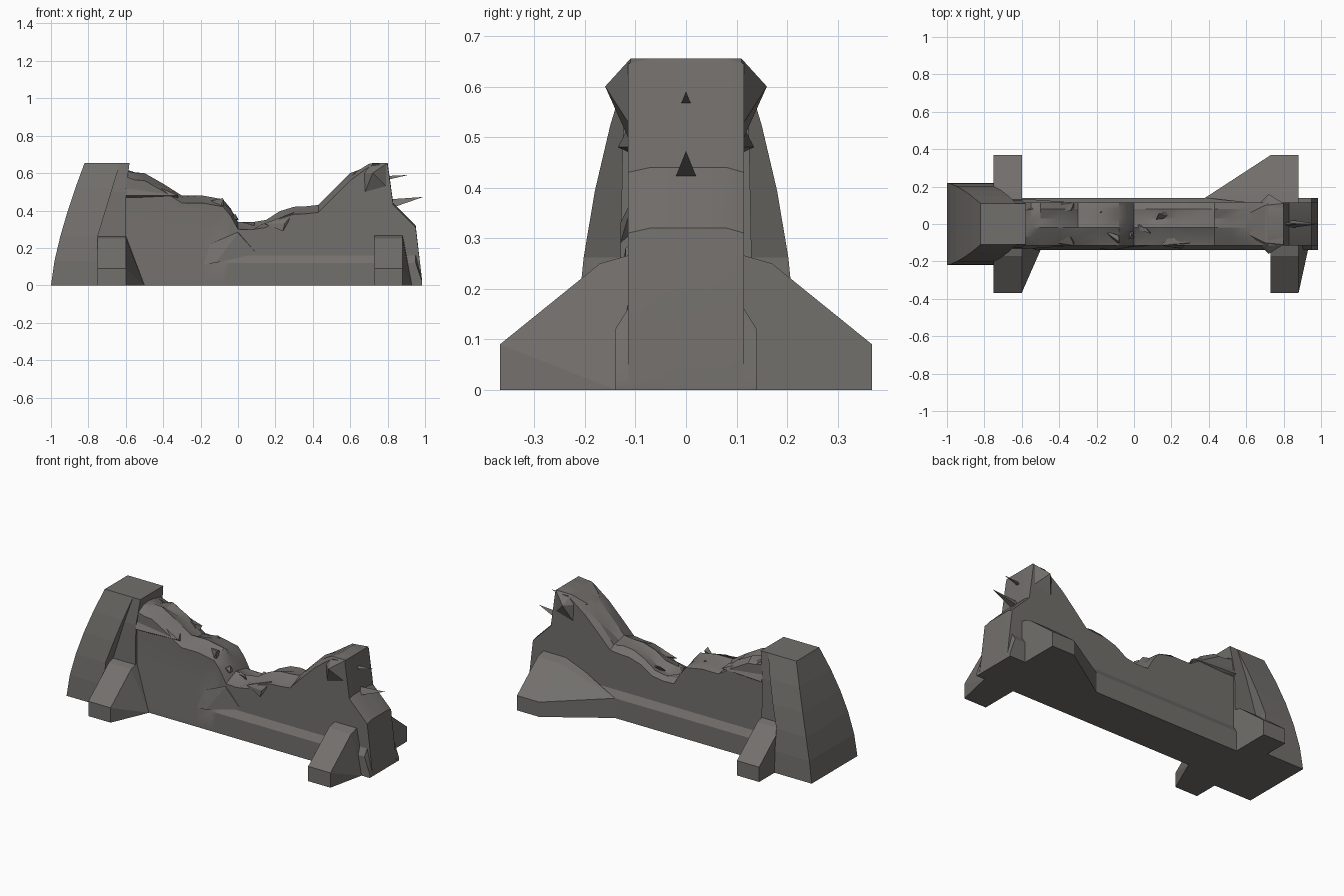
import bpy, bmesh, math, random

random.seed(4)
if "Cube" in bpy.data.objects:
    bpy.data.objects.remove(bpy.data.objects["Cube"], do_unlink=True)

# Single weathered stone colour
colour = (0.17, 0.16, 0.15, 1)
stone = bpy.data.materials.new("grey stone")
stone.use_nodes = True
stone.diffuse_color = colour
shader = next(n for n in stone.node_tree.nodes if n.type == 'BSDF_PRINCIPLED')
shader.inputs["Base Color"].default_value = colour

# Shared sizes
SUMMIT = 0.655
WALL = 0.115
FOOT = 0.14
SIDES = {"front": -1, "back": 1}


def finish(name, bm, smooth=False):
    bmesh.ops.recalc_face_normals(bm, faces=bm.faces)
    mesh = bpy.data.meshes.new(name)
    bm.to_mesh(mesh)
    bm.free()
    mesh.materials.append(stone)
    obj = bpy.data.objects.new(name, mesh)
    bpy.context.collection.objects.link(obj)
    if smooth:
        mesh.shade_smooth()
        mesh.set_sharp_from_angle(angle=math.radians(28))


def hull(name, points):
    bm = bmesh.new()
    for point in points:
        bm.verts.new(point)
    result = bmesh.ops.convex_hull(bm, input=bm.verts)
    spare = {item for item in result["geom_interior"] if isinstance(item, bmesh.types.BMVert)}
    bmesh.ops.delete(bm, geom=list(spare), context='VERTS')
    bmesh.ops.dissolve_limit(bm, angle_limit=0.02, verts=bm.verts, edges=bm.edges)
    finish(name, bm)


def loft(name, rings, smooth=False):
    bm = bmesh.new()
    loops = [[bm.verts.new(point) for point in ring] for ring in rings]
    for lower, upper in zip(loops, loops[1:]):
        for i in range(len(lower)):
            bm.faces.new((lower[i - 1], lower[i], upper[i], upper[i - 1]))
    bm.faces.new(loops[0])
    bm.faces.new(loops[-1])
    bmesh.ops.remove_doubles(bm, verts=bm.verts, dist=0.0005)
    finish(name, bm, smooth)


def level_ring(left, right, front, back, z):
    return [(left, front, z), (right, front, z), (right, back, z), (left, back, z)]


def mirrored(points):
    return [(x, side * y, z) for x, y, z in points for side in SIDES.values()]


# Broken skyline of the wall, from the left tower to the right end
skyline = [(-0.6, 0.62), (-0.5, 0.6), (-0.3, 0.48), (-0.08, 0.46), (0, 0.34),
           (0.15, 0.35), (0.3, 0.42), (0.43, 0.43), (0.6, 0.6), (0.68, 0.63),
           (0.72, SUMMIT), (0.8, SUMMIT), (0.83, 0.44), (0.95, 0.32), (0.985, 0.02)]


def skyline_height(x):
    for (xa, za), (xb, zb) in zip(skyline, skyline[1:]):
        if xa <= x <= xb:
            return za + (zb - za) * (x - xa) / (xb - xa)


def wall_section(x, top):
    in_tower = x > 0.65
    rough = 0 if in_tower else 0.04
    edge_drop = 0.01 if in_tower else 0.04
    # The front foot is a buried slope on the left and a stepped ledge on the right
    ledge_low, ledge_high = (0.03, 0.27) if x < -0.1 else (0.12, 0.16)
    crest = [(y, top - random.uniform(0, rough)) for y in (-0.07, 0.03, 0.08)]
    crest.insert(1, (-0.02, top))
    profile = [(-FOOT, 0), (-FOOT, ledge_low), (-WALL, ledge_high),
               (-WALL, top - edge_drop), *crest, (WALL, top - edge_drop),
               (WALL, 0.16), (FOOT, 0.12), (FOOT, 0)]
    return [(x, y, max(0, min(z, top))) for y, z in profile]


# Long wall: each stretch of skyline gets a jagged station in the middle
sections = []
for start, end in zip(skyline, skyline[1:]):
    sections.append(wall_section(*start))
    if end[0] < 0.65:
        middle = (start[0] + end[0]) / 2
        jag = random.uniform(-0.01, 0.015)
        sections.append(wall_section(middle, skyline_height(middle) + jag))
sections.append(wall_section(*skyline[-1]))
loft("ruined_wall", sections, smooth=True)

# Overhanging course above the recessed panel on each face
for place, side in SIDES.items():
    near = side * (WALL + 0.02)
    inner = side * 0.07
    hull(place + "_overhang",
         [(-0.6, near, 0.48), (-0.32, side * WALL, 0.48), (-0.6, inner, 0.6),
          (-0.6, inner, 0.45), (-0.32, inner, 0.45), (-0.34, inner, 0.5)])

# Left tower: battered block that narrows faster towards the summit
block = []
for step in range(6):
    t = step / 5
    half = 0.22 - 0.11 * t * t
    left = -1 + 0.18 * t ** 1.4
    right = -0.75 + 0.2 * max(0, t - 0.4)
    block.append(level_ring(left, right, -half, half, SUMMIT * t))
loft("left_tower_block", block)

# Slimmer pier between the tower and the wall
pier = []
for z, half in ((0, FOOT), (0.25, 0.13), (0.5, 0.125), (SUMMIT, 0.11)):
    right = -0.58 if z == SUMMIT else -0.6
    pier.append(level_ring(-0.8, right, -half, half, z))
loft("left_tower_pier", pier)


# Sloping buttresses, some flaring out along the wall
def buttress(name, left, side, flare=None):
    reach, inner = side * 0.368, side * 0.1
    points = []
    for x in (left, left + 0.15):
        points += [(x, inner, 0), (x, reach, 0), (x, reach, 0.09),
                   (x, side * 0.17, 0.25), (x, inner, 0.27)]
    if flare:
        flare_x, flare_z = flare
        points += [(flare_x, side * FOOT, 0), (flare_x, side * FOOT, flare_z)]
    hull(name, points)


buttress("left_front_buttress", -0.75, SIDES["front"], flare=(-0.5, 0))
buttress("left_back_buttress", -0.75, SIDES["back"])
buttress("right_front_buttress", 0.73, SIDES["front"], flare=(0.93, 0))
buttress("right_back_buttress", 0.73, SIDES["back"], flare=(0.38, 0.12))

# Broken head of the right tower with a point on each side
hull("right_tower_head",
     mirrored([(0.62, 0.06, 0.6), (0.7, 0.1, 0.65), (0.8, 0.11, SUMMIT),
               (0.72, 0.16, 0.6), (0.68, WALL, 0.5), (0.79, WALL, 0.53)]))


# Ragged splinters sticking out of the right end
def splinter(name, root, tip, z, size):
    hull(name, [(root, -size, z), (root, size, z), (root, 0, z + size * 2),
                (tip, 0, z + size * 2.5)])


splinter("upper_splinter", 0.78, 0.91, 0.56, 0.012)
splinter("lower_splinter", 0.81, 0.99, 0.41, 0.025)

# Ledge stone below the splinters
hull("end_ledge_stone",
     mirrored([(0.8, 0.1, 0.38), (0.88, 0.07, 0.39), (0.92, 0.05, 0.33), (0.88, 0.1, 0.3)]))

# Mound of fallen stone against the front face
hull("front_mound", [(-0.3, -WALL, 0.1), (-0.12, -FOOT, 0.12), (0, -0.12, 0.28),
                     (-0.15, -WALL, 0.22), (0.1, -WALL, 0.17), (0, -0.1, 0.3)])

# Loose rubble half sunk into the broken crest
for index in range(9):
    centre_x = -0.48 + index * 0.09
    centre_y = random.uniform(-0.07, 0.07)
    centre_z = skyline_height(centre_x) - 0.03
    hull("rubble", [(centre_x + random.uniform(-0.05, 0.05),
                     centre_y + random.uniform(-0.04, 0.04),
                     centre_z + random.uniform(-0.05, 0.035)) for corner in range(7)])

# Stone hanging over the front edge
hull("edge_stone", [(0.14, -WALL, 0.33), (0.24, -0.13, 0.29), (0.25, -0.13, 0.33),
                    (0.3, -0.1, 0.39), (0.2, -0.06, 0.35)])
